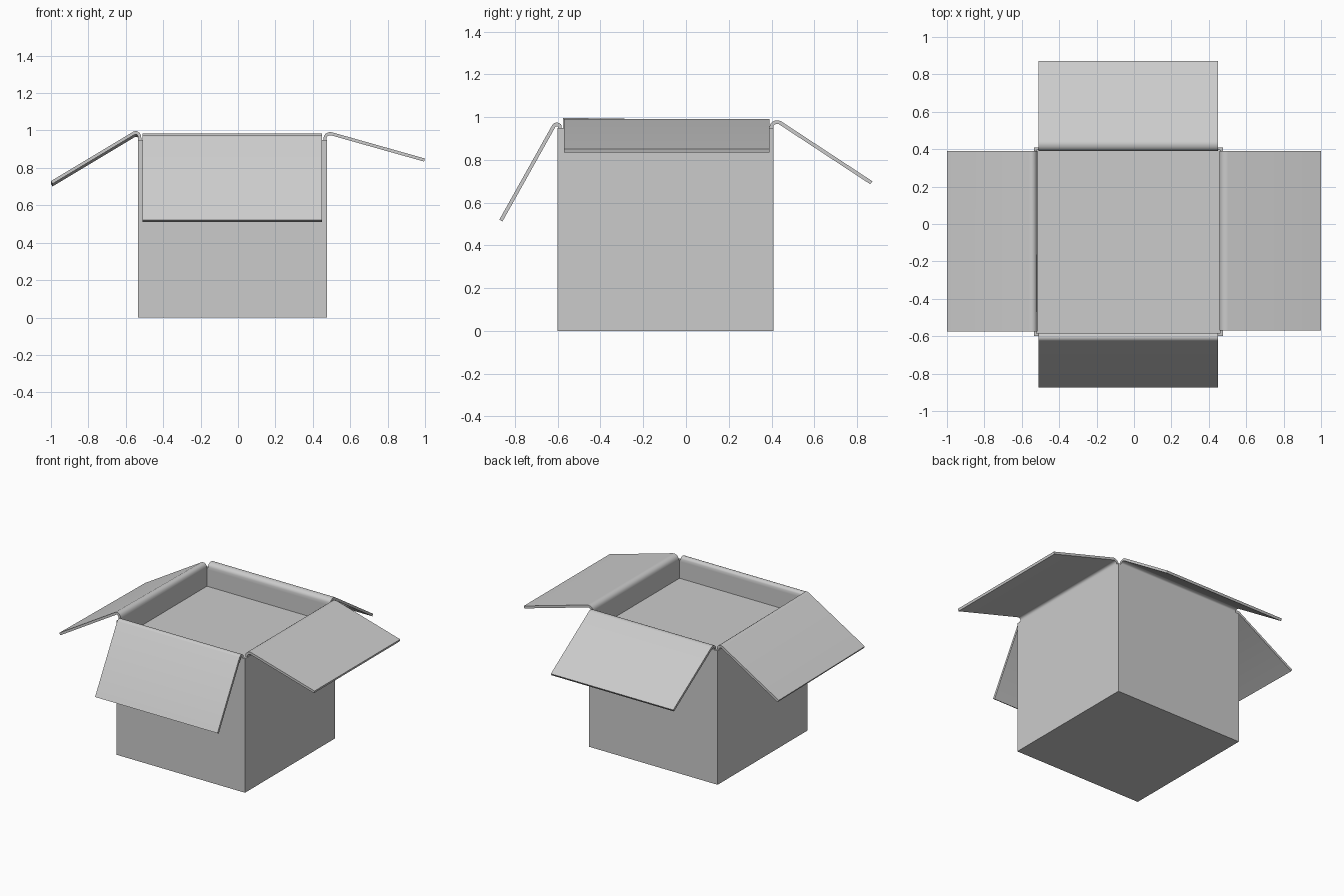
import bpy, bmesh
from mathutils import Vector

if "Cube" in bpy.data.objects:
    bpy.data.objects.remove(bpy.data.objects["Cube"])

X0, X1, Y0, Y1 = -0.535, 0.475, -0.60, 0.41   # outer walls
WALL, RIM, FLOOR, T = 0.02, 0.95, 0.818, 0.017


def finish(bm, name):
    bmesh.ops.recalc_face_normals(bm, faces=bm.faces[:])
    me = bpy.data.meshes.new(name)
    bm.to_mesh(me)
    bm.free()
    ob = bpy.data.objects.new(name, me)
    bpy.context.collection.objects.link(ob)
    return ob


# Box body with a shallow recess and a high inner floor
bm = bmesh.new()
bmesh.ops.create_cube(bm, size=1)
for v in bm.verts:
    v.co = (X1 if v.co.x > 0 else X0, Y1 if v.co.y > 0 else Y0, RIM if v.co.z > 0 else 0)
top = max(bm.faces, key=lambda f: f.calc_center_median().z)
bmesh.ops.inset_individual(bm, faces=[top], thickness=WALL)
res = bmesh.ops.extrude_discrete_faces(bm, faces=[top])
for v in res["faces"][0].verts:
    v.co.z = FLOOR
finish(bm, "box_body")


def section(wall, hinge, tip):
    """Closed cross-section: up from the wall, curl outward, then a straight flap."""
    h, t = Vector(hinge), Vector(tip)
    start, ctrl = Vector((wall, 0.958)), Vector((wall + 0.002, hinge[1] - 0.004))
    before = h + (t - h).normalized() * 0.012
    line = [Vector((wall, RIM - 0.01))]
    for i in range(7):
        s = i / 6
        a = start.lerp(ctrl, s)
        b = ctrl.lerp(h, s)
        c = h.lerp(before, s)
        line.append(a.lerp(b, s).lerp(b.lerp(c, s), s))
    line.append(t)
    left, right = [], []
    for i, p in enumerate(line):
        d = (line[min(i + 1, len(line) - 1)] - line[max(i - 1, 0)]).normalized()
        n = Vector((-d.y, d.x)) * T / 2
        left.append(p + n)
        right.append(p - n)
    return left + right[::-1]


def flap(name, axis, sign, wall, hinge, tip, lo, hi, twist=0.0):
    """Sweep the section along the wall; twist lifts the low end and drops the high end."""
    bm = bmesh.new()
    rings = []
    for along, dz in ((lo, twist), (hi, -twist)):
        pts = section(wall, (hinge[0], hinge[1] + dz), (tip[0], tip[1] + dz))
        rings.append([bm.verts.new((sign * p.x, along, p.y) if axis == "x"
                                   else (along, sign * p.x, p.y)) for p in pts])
    a, b = rings
    n = len(a)
    for i in range(n):
        j = (i + 1) % n
        bm.faces.new((a[i], a[j], b[j], b[i]))
    # end caps as quads
    for r in rings:
        for i in range(n // 2 - 1):
            bm.faces.new((r[i], r[i + 1], r[n - 2 - i], r[n - 1 - i]))
    ob = finish(bm, name)
    bpy.ops.object.select_all(action="DESELECT")
    bpy.context.view_layer.objects.active = ob
    ob.select_set(True)
    bpy.ops.object.shade_smooth_by_angle()


# Four open flaps, each at its own angle
h = WALL / 2
flap("right_flap", "x", 1, X1 - h, (0.490, 0.985), (0.997, 0.842), -0.57, 0.39)
flap("left_flap", "x", -1, -X0 - h, (0.546, 0.985), (0.996, 0.715), -0.575, 0.39, 0.007)
flap("back_flap", "y", 1, Y1 - h, (0.430, 0.980), (0.867, 0.693), -0.51, 0.45)
flap("front_flap", "y", -1, -Y0 - h, (0.612, 0.970), (0.866, 0.516), -0.51, 0.45)
